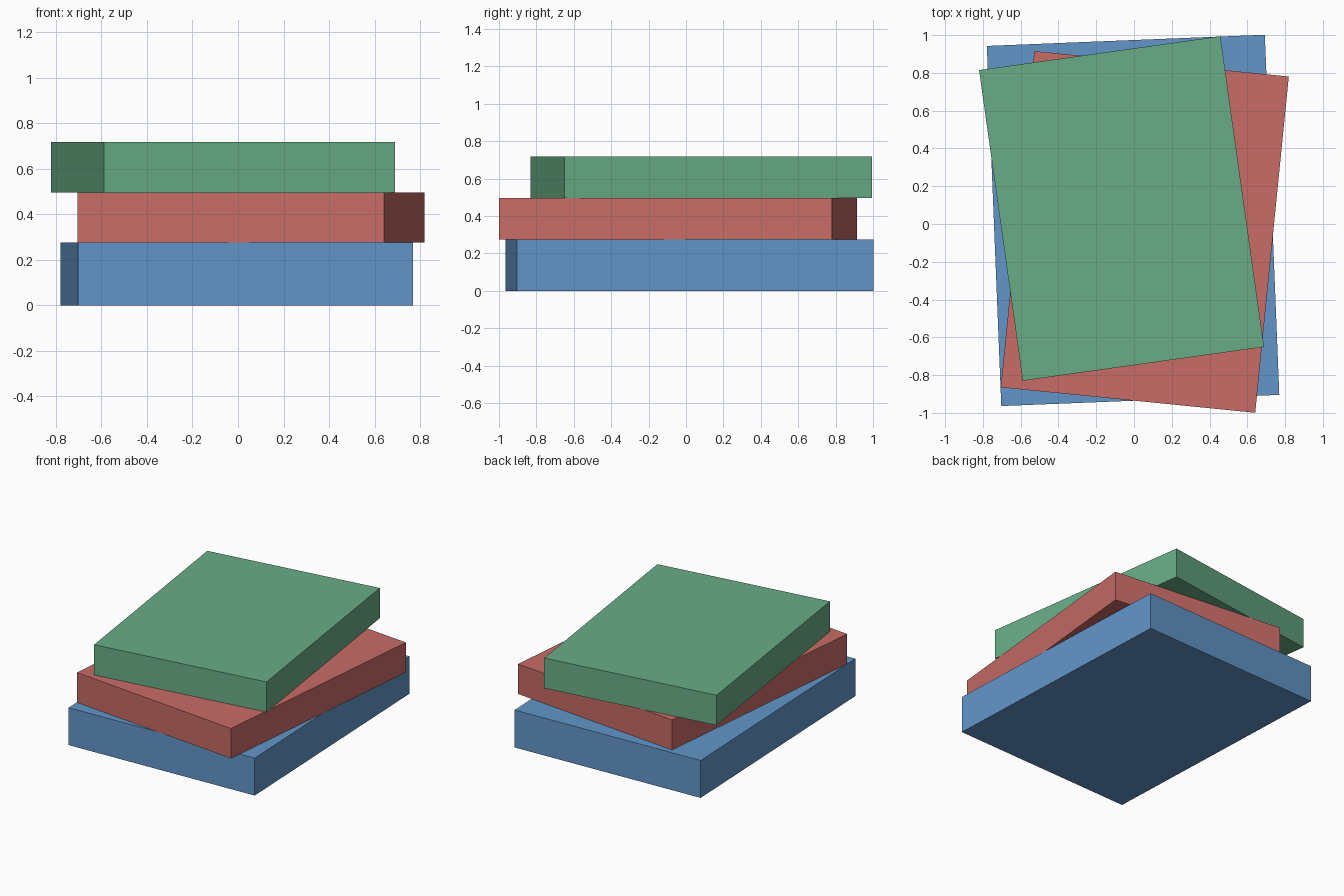
import bpy
from math import radians

cube = bpy.data.objects.get("Cube")
if cube:
    bpy.data.objects.remove(cube, do_unlink=True)


def make_material(name, rgb):
    mat = bpy.data.materials.new(name)
    mat.use_nodes = True
    color = (*rgb, 1.0)
    mat.diffuse_color = color
    mat.node_tree.nodes["Principled BSDF"].inputs["Base Color"].default_value = color
    return mat


def add_slab(name, center, size, bottom, angle, mat):
    """Flat box resting at height bottom, turned about the vertical axis."""
    bpy.ops.mesh.primitive_cube_add(
        size=1,
        location=(center[0], center[1], bottom + size[2] / 2),
        rotation=(0, 0, radians(angle)),
    )
    slab = bpy.context.object
    slab.name = name
    slab.scale = size
    bpy.ops.object.transform_apply(location=False, rotation=False, scale=True)
    slab.data.materials.append(mat)


blue = make_material("blue", (0.122, 0.305, 0.578))
red = make_material("red", (0.578, 0.150, 0.133))
green = make_material("green", (0.138, 0.413, 0.238))

# Stack of three slabs, each resting on the one below
slabs = [
    ("bottom_book", (-0.005, 0.019), (1.473, 1.908, 0.275), 2.3, blue),
    ("middle_book", (0.057, -0.042), (1.354, 1.789, 0.220), -5.7, red),
    ("top_book", (-0.066, 0.082), (1.290, 1.661, 0.222), 8.0, green),
]
height = 0.0
for name, center, size, angle, mat in slabs:
    add_slab(name, center, size, height, angle, mat)
    height += size[2]
